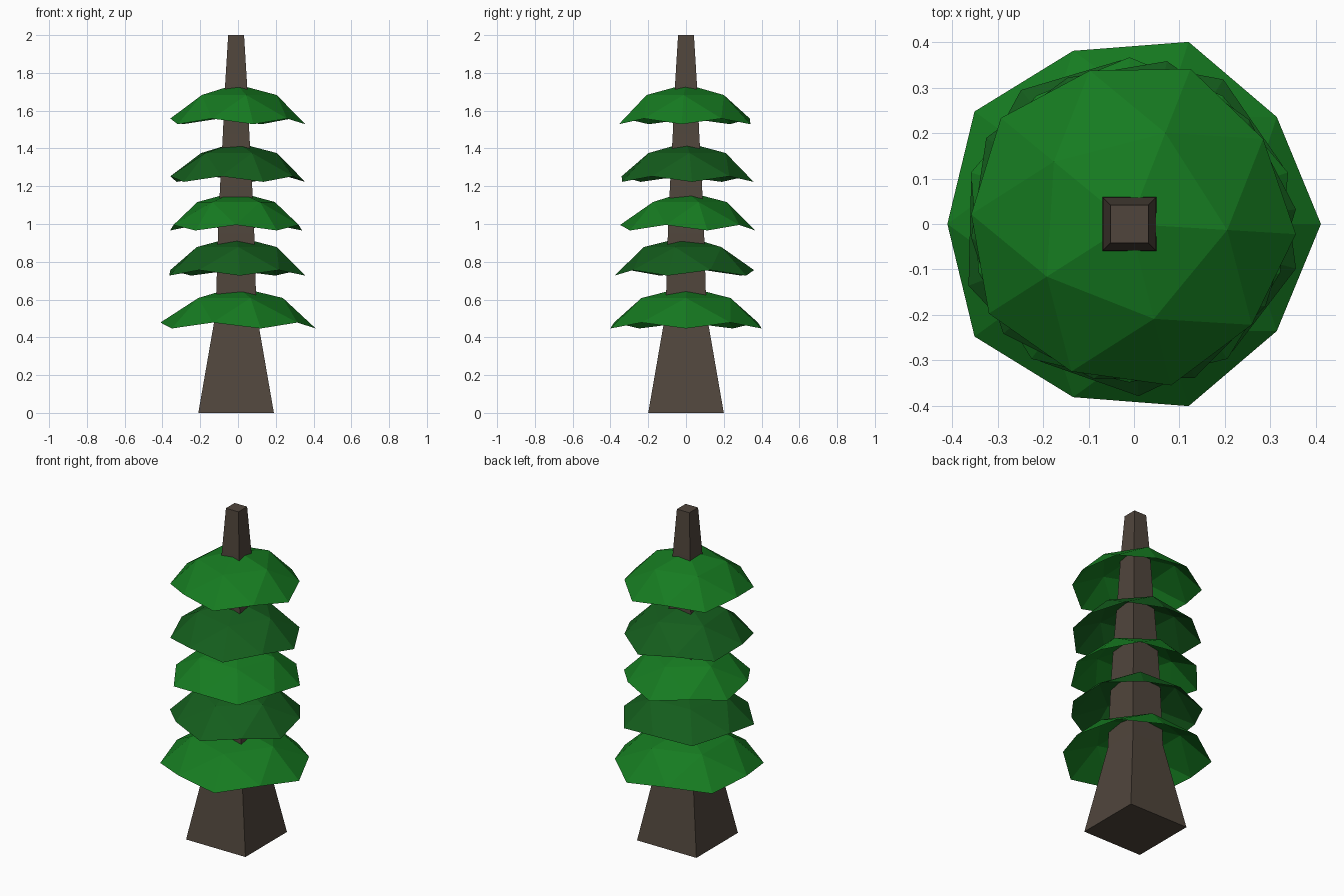
import bpy, bmesh
from math import radians

if "Cube" in bpy.data.objects:
    bpy.data.objects.remove(bpy.data.objects["Cube"])

CX = -0.01  # trunk axis


def material(name, rgb):
    m = bpy.data.materials.new(name)
    m.diffuse_color = (*rgb, 1)
    m.use_nodes = True
    m.node_tree.nodes["Principled BSDF"].inputs["Base Color"].default_value = m.diffuse_color
    return m


bark = material("bark", (0.08, 0.06, 0.045))
light_green = material("light_green", (0.008, 0.2, 0.015))
dark_green = material("dark_green", (0.007, 0.11, 0.012))


def finish(bm, name, mat):
    me = bpy.data.meshes.new(name)
    bm.to_mesh(me)
    bm.free()
    me.materials.append(mat)
    ob = bpy.data.objects.new(name, me)
    bpy.context.collection.objects.link(ob)
    return ob


# Trunk: tapering square column, (height, half width)
profile = [(0, 0.20), (0.53, 0.108), (0.95, 0.096), (1.2, 0.085),
           (1.48, 0.07), (1.74, 0.058), (2.0, 0.042)]
bm = bmesh.new()
rings = [[bm.verts.new((CX + sx * w, sy * w, z))
          for sx, sy in ((-1, -1), (1, -1), (1, 1), (-1, 1))] for z, w in profile]
for a, b in zip(rings, rings[1:]):
    for i in range(4):
        j = (i + 1) % 4
        bm.faces.new((a[i], a[j], b[j], b[i]))
bm.faces.new(rings[0][::-1])
bm.faces.new(rings[-1])
finish(bm, "trunk", bark)


# Foliage: open cap of a low-poly sphere, squashed and turned
def foliage(name, top, radius, height, turn, mat):
    bm = bmesh.new()
    bmesh.ops.create_icosphere(bm, subdivisions=2, radius=1)
    bmesh.ops.delete(bm, geom=[v for v in bm.verts if v.co.z < 0.3], context='VERTS')
    ob = finish(bm, name, mat)
    ob.scale = (radius, radius, height)
    ob.rotation_euler.z = radians(turn)
    ob.location = (CX, 0, top - height)


tiers = [(0.668, 0.471, 0.40, 0), (0.934, 0.424, 0.375, -15),
         (1.172, 0.41, 0.373, 18), (1.432, 0.411, 0.378, 5),
         (1.74, 0.41, 0.383, -3.5)]
for i, (top, radius, height, turn) in enumerate(tiers):
    foliage(f"foliage_tier_{i + 1}", top, radius, height, turn,
            dark_green if i % 2 else light_green)
